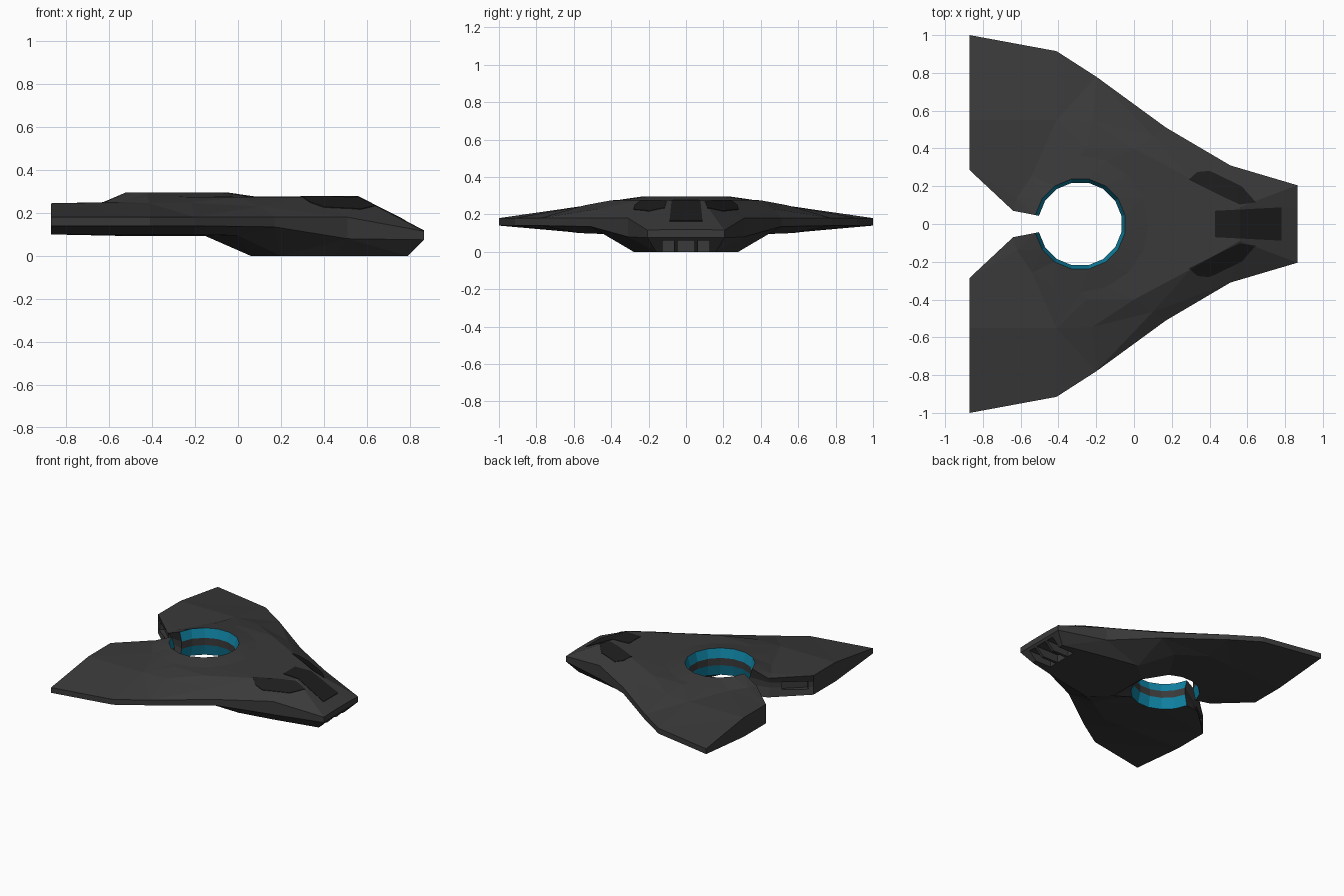
import bpy, bmesh, math
from mathutils import Vector
from mathutils.geometry import delaunay_2d_cdt

if "Cube" in bpy.data.objects:
    bpy.data.objects.remove(bpy.data.objects["Cube"])


def material(name, rgb):
    m = bpy.data.materials.new(name)
    m.diffuse_color = (*rgb, 1)
    m.use_nodes = True
    m.node_tree.nodes["Principled BSDF"].inputs["Base Color"].default_value = m.diffuse_color
    return m


DARK = material("dark_hull", (.042, .042, .042))
TEAL = material("teal_glow", (.005, .22, .36))
GLASS = material("dark_glass", (.012, .012, .012))
CX, R = -.285, .242


def arc(r, degs, z):
    return [(CX + r * math.cos(math.radians(a)), r * math.sin(math.radians(a)), z(a)) for a in degs]


# Half outline: x, y, upper z, lower z
outline = [(.865, 0, .12, .075), (.865, .09, .12, .075), (.865, .205, .115, .075),
           (.51, .31, .18, .08), (.17, .51, .18, .135), (-.2, .78, .18, .14),
           (-.41, .915, .18, .14), (-.87, 1, .18, .14), (-.87, .55, .245, .1),
           (-.87, .285, .245, .1), (-.64, .07, .245, .1)]
PRONG, FIRST = len(outline) - 1, len(outline)
for x, y, z in arc(R, [168.75 - 22.5 * i for i in range(8)], lambda a: .295):
    outline.append((x, y, z, .092))
outline.append((outline[-1][0], 0, .295, .09))
N = len(outline)

# Upper creases: wing root, roof edge, collar around the opening, canopy slope
top_lines = [
    [(-.87, .55, .245), (-.41, .55, .245), (-.22, .545, .248), (.1, .465, .23), (.51, .31, .18)],
    [(-.25, .4, .275), (0, .4, .275), (.3, .24, .275), (.56, .09, .275), (.865, .09, .12)],
    arc(.362, [22.5 * i for i in range(8)], lambda a: .277 if a < 120 else .25),
    [(.56, 0, .275), (.56, .09, .275)],
    [(-.41, .55, .245), (-.41, .915, .18)], [(-.22, .545, .248), (-.2, .78, .18)]]
# Lower creases: wing root and chin plate
bottom_lines = [
    [(-.87, .55, .1), (-.41, .57, .1), (-.2, .57, .1), (0, .44, .095), (.17, .51, .135)],
    [(.06, 0, 0), (.06, .15, 0), (.2, .28, 0), (.45, .235, 0), (.79, .16, 0), (.79, 0, 0)],
    [(.45, .235, 0), (.51, .31, .08)], [(.79, .16, 0), (.865, .205, .075)]]


def skin(bm, lines, level, side):
    pts = [(o[0], o[1], o[level]) for o in outline]
    edges = []
    for line in lines:
        ids = []
        for p in line:
            hit = [i for i, q in enumerate(pts) if math.dist(p[:2], q[:2]) < 1e-4]
            if not hit:
                pts.append(p)
            ids.append(hit[0] if hit else len(pts) - 1)
        edges += list(zip(ids, ids[1:]))
    res = delaunay_2d_cdt([Vector(p[:2]) for p in pts], edges, [list(range(N))], 1, 1e-5)
    vs = []
    for co, orig in zip(res[0], res[3]):
        z = pts[orig[0]][2] if orig else .2
        vs.append(bm.verts.new((co.x, co.y * side, z)))
    for f in res[2]:
        bm.faces.new([vs[i] for i in f])


def walls(bm, side):
    # Rim in three bands; pinched inward at the opening and grooved at the prongs
    cols = []
    for i, (x, y, zt, zb) in enumerate(outline):
        mx, my = x, y
        if i >= FIRST:
            mx, my = CX + (x - CX) * .92, y * .92
        elif i == PRONG:
            mx, my = x + .01, y + .035
        cols.append([bm.verts.new((px, py * side, zt + (zb - zt) * t))
                     for px, py, t in ((x, y, 0), (mx, my, .33), (mx, my, .6), (x, y, 1))])
    for i in range(N - 1):
        for k in range(3):
            a, b = cols[i], cols[i + 1]
            f = bm.faces.new((a[k], b[k], b[k + 1], a[k + 1]))
            f.material_index = 1 if i >= FIRST and k != 1 else 0


def finish(bm, name, mats):
    bmesh.ops.recalc_face_normals(bm, faces=bm.faces)
    me = bpy.data.meshes.new(name)
    bm.to_mesh(me)
    bm.free()
    for m in mats:
        me.materials.append(m)
    ob = bpy.data.objects.new(name, me)
    bpy.context.collection.objects.link(ob)
    return ob


def prism(name, poly, z0, z1, mat):
    bm = bmesh.new()
    f = bm.faces.new([bm.verts.new((x, y, z0)) for x, y in poly])
    ext = bmesh.ops.extrude_face_region(bm, geom=[f])["geom"]
    bmesh.ops.translate(bm, vec=(0, 0, z1 - z0), verts=[v for v in ext if isinstance(v, bmesh.types.BMVert)])
    return finish(bm, name, [mat])


def boolean(ob, other, op):
    m = ob.modifiers.new(op.lower(), 'BOOLEAN')
    m.operation, m.object, m.solver = op, other, 'EXACT'


# Hull
bm = bmesh.new()
for s in (1, -1):
    skin(bm, top_lines, 2, s)
    skin(bm, bottom_lines, 3, s)
    walls(bm, s)
bmesh.ops.remove_doubles(bm, verts=bm.verts, dist=.0005)
hull = finish(bm, "hull", [DARK, TEAL])

# Lifted hull copy that trims the windows to the skin
trim = bpy.data.objects.new("window_trim", hull.data.copy())
trim.data.materials.clear()
trim.data.materials.append(GLASS)
trim.location.z = .003
trim.hide_render = True
trim.hide_set(False)
bpy.context.collection.objects.link(trim)

# Windows
centre = [(.43, .07), (.43, -.07), (.78, -.088), (.78, .088)]
flank = [(.29, .235), (.335, .275), (.4, .282), (.57, .2), (.645, .115), (.56, .103), (.48, .14)]
boolean(prism("centre_window", centre, .14, .4, GLASS), trim, 'INTERSECT')
for s, tag in ((1, "left"), (-1, "right")):
    boolean(prism(tag + "_window", [(x, y * s) for x, y in flank], .15, .4, GLASS), trim, 'INTERSECT')

# Chin intakes
for tag, a, b in (("middle", -.045, .045), ("left", .065, .125), ("right", -.125, -.065)):
    c = prism(tag + "_intake_cutter", [(.66, a), (.95, a), (.95, b), (.66, b)], -.05, .06, GLASS)
    c.hide_render = True
    boolean(hull, c, 'DIFFERENCE')

# Exhaust recesses on the inner rear walls
for s, tag in ((1, "left"), (-1, "right")):
    quad = [(-.87, .235), (-.73, .105), (-.69, .165), (-.82, .285)]
    c = prism(tag + "_exhaust_cutter", [(x, y * s) for x, y in quad], .145, .2, GLASS)
    c.hide_render = True
    boolean(hull, c, 'DIFFERENCE')

# Apply the cuts, then remove the helpers
bpy.context.view_layer.update()
dg = bpy.context.evaluated_depsgraph_get()
done = [(o, bpy.data.meshes.new_from_object(o.evaluated_get(dg))) for o in bpy.data.objects if o.modifiers]
for o, me in done:
    o.modifiers.clear()
    o.data = me
for o in list(bpy.data.objects):
    if o.hide_render:
        bpy.data.objects.remove(o)
